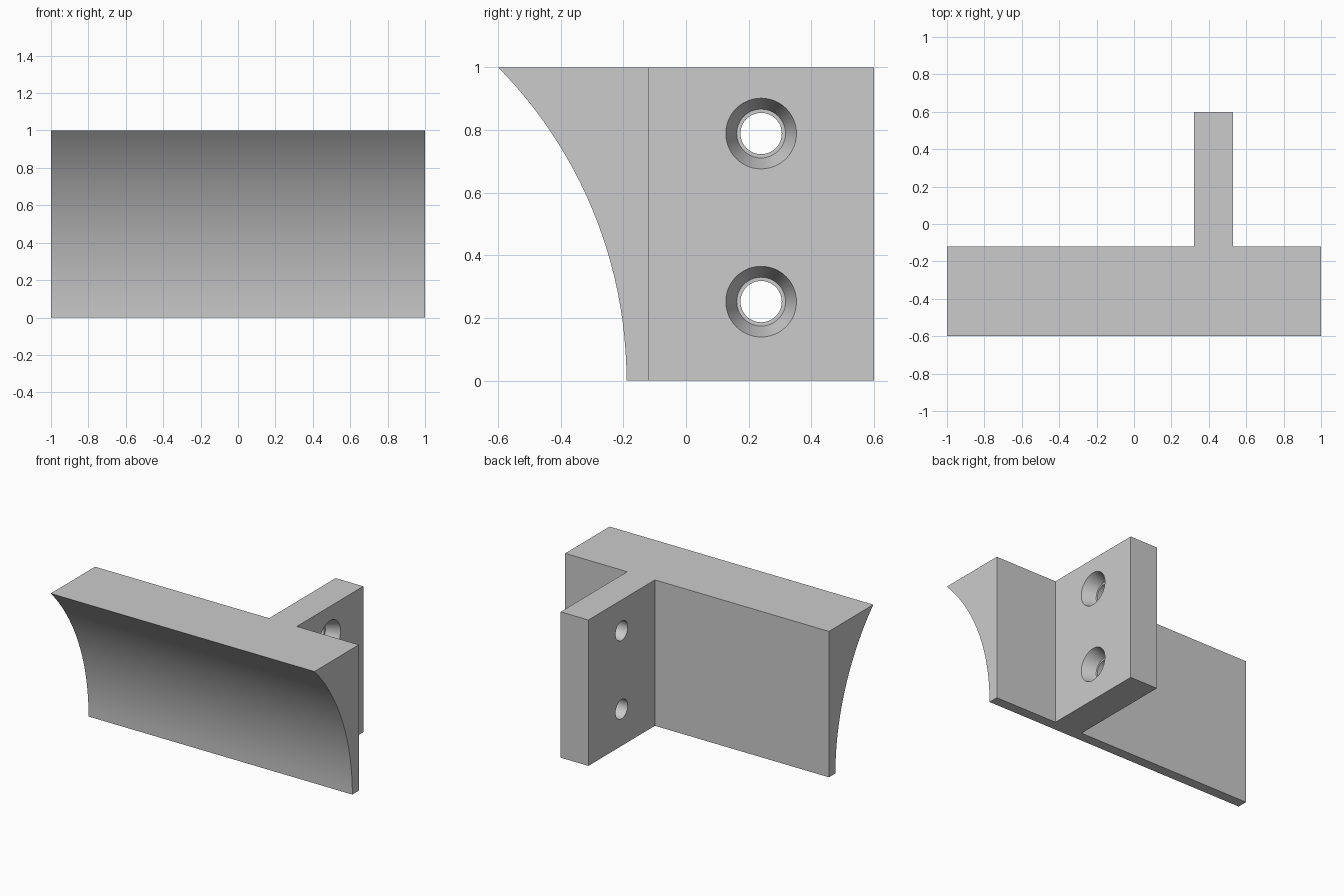
import bpy, bmesh
from math import radians, tau
from mathutils import Vector

cube = bpy.data.objects.get("Cube")
if cube:
    bpy.data.objects.remove(cube, do_unlink=True)

grey = bpy.data.materials.new("plain grey")
grey.use_nodes = True
colour = (0.6, 0.6, 0.6, 1)
grey.diffuse_color = colour
grey.node_tree.nodes["Principled BSDF"].inputs["Base Color"].default_value = colour

HEIGHT = 1.0
PLATE_BACK = -0.12
RIB_LEFT, RIB_RIGHT = 0.53, 0.32
COVE_RADIUS = 1.425
COVE_Y = -0.19 - COVE_RADIUS


def make_object(name, bm):
    bmesh.ops.recalc_face_normals(bm, faces=bm.faces)
    mesh = bpy.data.meshes.new(name)
    bm.to_mesh(mesh)
    bm.free()
    mesh.materials.append(grey)
    obj = bpy.data.objects.new(name, mesh)
    bpy.context.collection.objects.link(obj)
    return obj


def lathe_x(name, profile, y, z, steps):
    """Solid of revolution about an axis parallel to x; profile is (x, radius)."""
    bm = bmesh.new()
    rings = []
    for x, r in profile:
        ring = bmesh.ops.create_circle(bm, segments=steps, radius=r)["verts"]
        for v in ring:
            v.co = Vector((x, y + v.co.y, z + v.co.x))
        rings.append(ring)
    for a, b in zip(rings, rings[1:]):
        for i in range(steps):
            j = (i + 1) % steps
            bm.faces.new((a[i], a[j], b[j], b[i]))
    bm.faces.new(rings[0])
    bm.faces.new(rings[-1])
    return make_object(name, bm)


# T-shaped block: long plate with an off-centre rib behind it
outline = [(-1, -0.7), (1, -0.7), (1, PLATE_BACK), (RIB_LEFT, PLATE_BACK),
           (RIB_LEFT, 0.6), (RIB_RIGHT, 0.6), (RIB_RIGHT, PLATE_BACK), (-1, PLATE_BACK)]
bm = bmesh.new()
base = bm.faces.new([bm.verts.new((x, y, 0)) for x, y in outline])
top = bmesh.ops.extrude_face_region(bm, geom=[base])["geom"]
bmesh.ops.translate(bm, vec=(0, 0, HEIGHT),
                    verts=[v for v in top if isinstance(v, bmesh.types.BMVert)])
bracket = make_object("cove_bracket", bm)

# Cutters: concave front and two countersunk screw holes
cutters = [lathe_x("cove_cutter", [(-1.2, COVE_RADIUS), (1.2, COVE_RADIUS)], COVE_Y, 0, 192)]
hole = [(RIB_LEFT + 0.05, 0.113), (RIB_LEFT, 0.113), (RIB_LEFT - 0.09, 0.078),
        (RIB_LEFT - 0.09, 0.066), (RIB_RIGHT - 0.05, 0.066)]
for z in (0.252, 0.789):
    cutters.append(lathe_x("screw_hole_cutter", hole, 0.24, z, 48))

bpy.ops.object.select_all(action="DESELECT")
bpy.context.view_layer.objects.active = bracket
bracket.select_set(True)
for cutter in cutters:
    mod = bracket.modifiers.new("cut", "BOOLEAN")
    mod.operation = "DIFFERENCE"
    mod.solver = "EXACT"
    mod.object = cutter
    bpy.ops.object.modifier_apply(modifier=mod.name)
    bpy.data.objects.remove(cutter, do_unlink=True)

bpy.ops.object.shade_smooth_by_angle(angle=radians(20))
